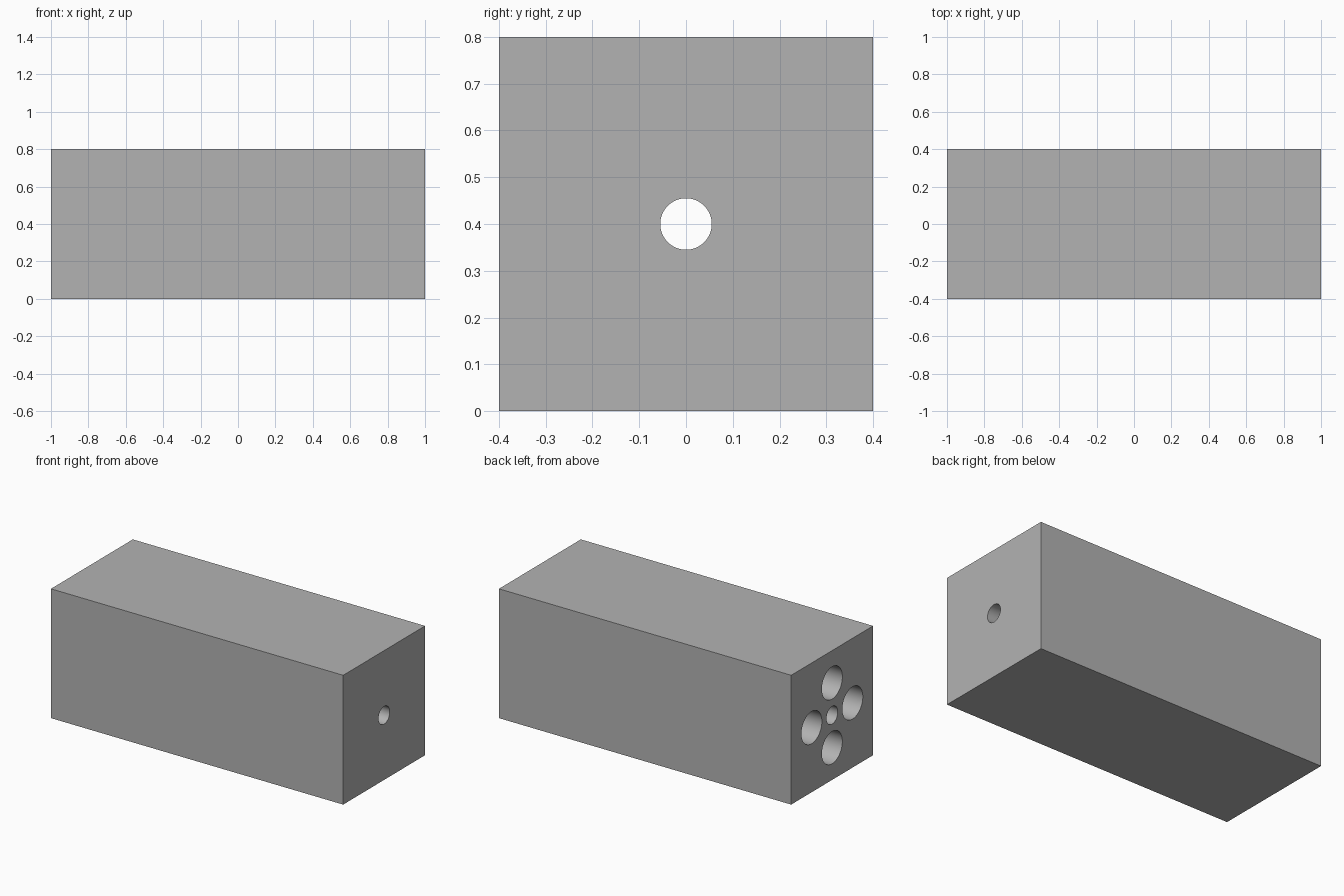
import bpy, math

if "Cube" in bpy.data.objects:
    bpy.data.objects.remove(bpy.data.objects["Cube"])

CZ = 0.4          # height of the block's long axis
PORT_DEPTH = 1.0  # depth of the four blind bores


def bore(name, y, z, radius, x0, x1):
    """Hidden cylinder cutter running along x."""
    bpy.ops.mesh.primitive_cylinder_add(
        vertices=64, radius=radius, depth=x1 - x0,
        location=((x0 + x1) / 2, y, z), rotation=(0, math.pi / 2, 0))
    cutter = bpy.context.object
    cutter.name = name
    return cutter


# Square block in mid grey
bpy.ops.mesh.primitive_cube_add(size=1, location=(0, 0, CZ))
block = bpy.context.object
block.name = "block"
block.scale = (2, 0.8, 0.8)
bpy.ops.object.transform_apply(location=False, rotation=False, scale=True)
grey = bpy.data.materials.new("mid_grey")
grey.diffuse_color = (0.45, 0.45, 0.45, 1)
grey.use_nodes = True
grey.node_tree.nodes["Principled BSDF"].inputs["Base Color"].default_value = grey.diffuse_color
block.data.materials.append(grey)

# Central through hole and a ring of four blind bores in the left end
cutters = [bore("centre_bore_cutter", 0, CZ, 0.055, -1.1, 1.1)]
for i in range(4):
    a = i * math.pi / 2
    cutters.append(bore(f"port_cutter_{i + 1}", 0.2 * math.cos(a), CZ + 0.2 * math.sin(a),
                        0.1, -1.1, -1 + PORT_DEPTH))
for cutter in cutters:
    cutter.data.materials.append(grey)

# Cut the holes, then drop the cutters
bpy.ops.object.select_all(action='DESELECT')
block.select_set(True)
bpy.context.view_layer.objects.active = block
for cutter in cutters:
    cutter.hide_render = True
    mod = block.modifiers.new(cutter.name, 'BOOLEAN')
    mod.operation = 'DIFFERENCE'
    mod.solver = 'EXACT'
    mod.object = cutter
    bpy.ops.object.modifier_apply(modifier=mod.name)
for cutter in cutters:
    bpy.data.objects.remove(cutter, do_unlink=True)

# Smooth bore walls, sharp block edges
bpy.ops.object.shade_smooth_by_angle(angle=math.radians(30))
